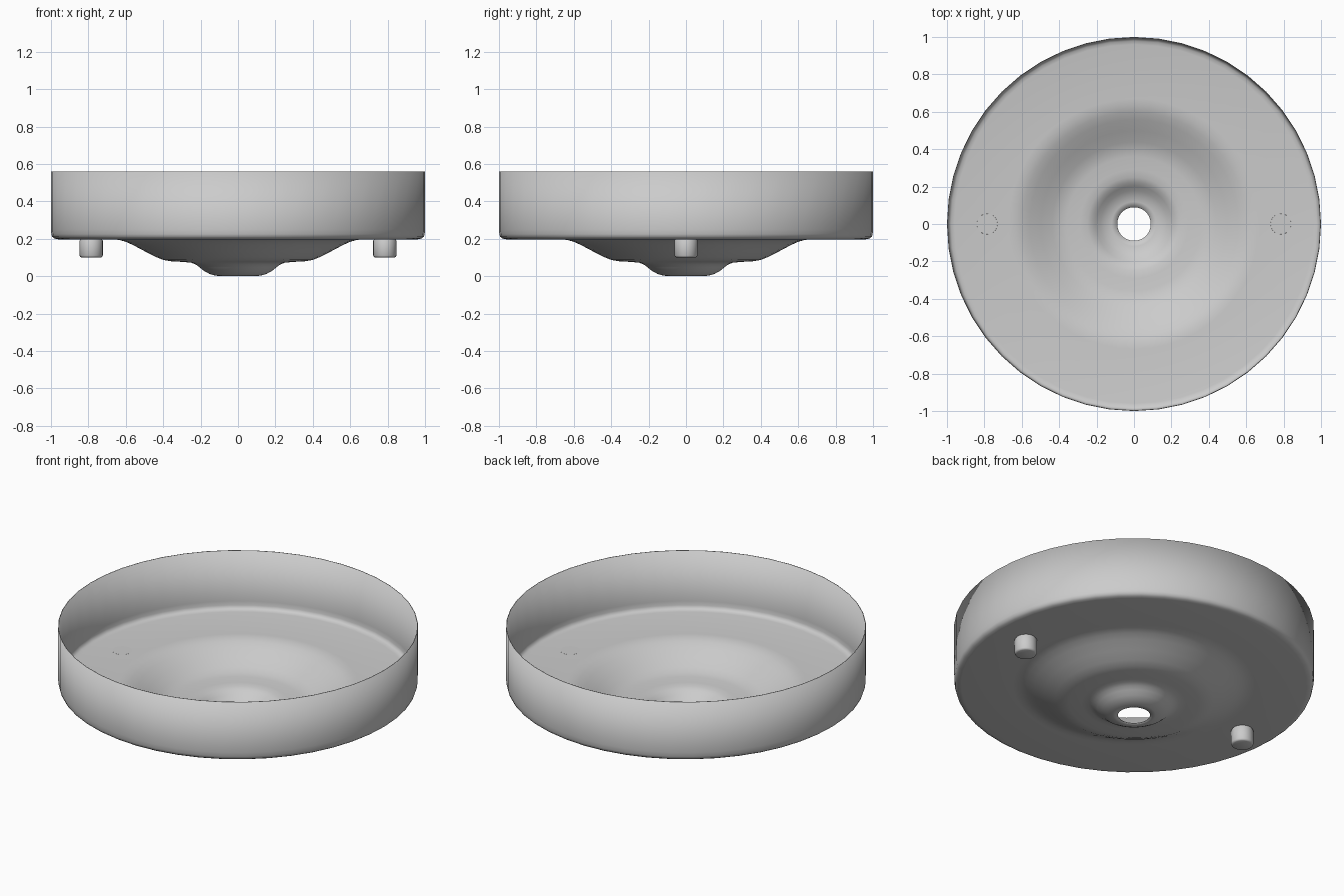
import bpy, bmesh, math

if "Cube" in bpy.data.objects:
    bpy.data.objects.remove(bpy.data.objects["Cube"])

SEGMENTS = 48


def lathe(name, profile, location=(0, 0, 0), segments=SEGMENTS, close_ends=False):
    """Revolve (radius, z) points around the z axis."""
    bm = bmesh.new()
    rings = []
    for r, z in profile:
        rings.append([bm.verts.new((r * math.cos(2 * math.pi * i / segments),
                                    r * math.sin(2 * math.pi * i / segments), z))
                      for i in range(segments)])
    for a, b in zip(rings, rings[1:]):
        for i in range(segments):
            j = (i + 1) % segments
            bm.faces.new((a[i], a[j], b[j], b[i]))
    if close_ends:
        bm.faces.new(rings[0][::-1])
        bm.faces.new(rings[-1])
    mesh = bpy.data.meshes.new(name)
    bm.to_mesh(mesh)
    bm.free()
    obj = bpy.data.objects.new(name, mesh)
    obj.location = location
    bpy.context.collection.objects.link(obj)
    return obj


def smooth(obj, degrees):
    bpy.ops.object.select_all(action='DESELECT')
    obj.select_set(True)
    bpy.context.view_layer.objects.active = obj
    bpy.ops.object.shade_smooth_by_angle(angle=math.radians(degrees))


# Thin pressed-metal cup: central hole, two dished steps, flat floor, upright wall
pan = lathe("pressed_pan", [
    (0.09, 0.0), (0.12, 0.003), (0.15, 0.011), (0.18, 0.027), (0.205, 0.047),
    (0.225, 0.062), (0.25, 0.072), (0.29, 0.076), (0.36, 0.08), (0.40, 0.087),
    (0.44, 0.103), (0.50, 0.134), (0.56, 0.166), (0.60, 0.184), (0.635, 0.194),
    (0.67, 0.197), (0.96, 0.197), (0.98, 0.201), (0.993, 0.21), (0.998, 0.225),
    (1.0, 0.25), (1.0, 0.56)])
shell = pan.modifiers.new("sheet_thickness", 'SOLIDIFY')
shell.thickness = 0.004
shell.offset = -1
smooth(pan, 50)

# Locating pins under the floor, one on each side
for side, label in ((-1, "left"), (1, "right")):
    pin = lathe("locating_pin_" + label, [
        (0.052, 0.10), (0.058, 0.103), (0.062, 0.11), (0.062, 0.19), (0.055, 0.2015)],
        location=(side * 0.785, 0, 0), segments=24, close_ends=True)
    smooth(pin, 50)
